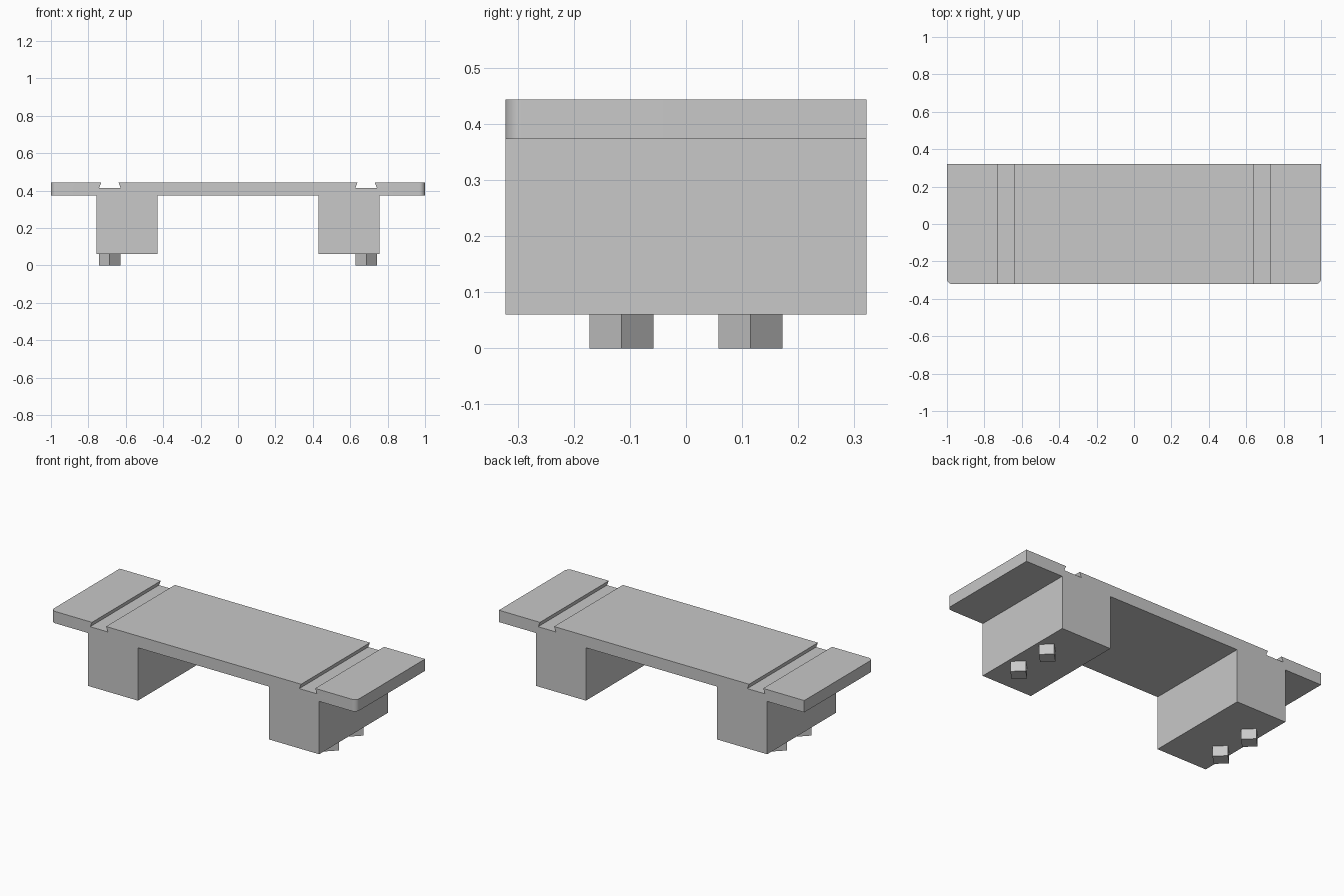
import bpy, bmesh, math
from mathutils import Matrix

cube = bpy.data.objects.get("Cube")
if cube:
    bpy.data.objects.remove(cube, do_unlink=True)

grey = bpy.data.materials.new("plain_grey")
grey.use_nodes = True
colour = (0.58, 0.58, 0.58, 1)
grey.diffuse_color = colour
grey.node_tree.nodes["Principled BSDF"].inputs["Base Color"].default_value = colour

HALF_DEPTH = 0.322
LEG_BOTTOM, PLATE_BOTTOM, PLATE_TOP = 0.06, 0.373, 0.443
SLOT_X, SLOT_FLOOR = 0.685, 0.414
PEG_X, PEG_Y, PEG_RADIUS = 0.686, 0.115, 0.057


def add_object(name, bm):
    bmesh.ops.recalc_face_normals(bm, faces=bm.faces)
    mesh = bpy.data.meshes.new(name)
    bm.to_mesh(mesh)
    bm.free()
    mesh.materials.append(grey)
    obj = bpy.data.objects.new(name, mesh)
    bpy.context.collection.objects.link(obj)
    return obj


# Bridge body: half profile with leg and dovetail slot, mirrored and extruded
half = [
    (0.43, PLATE_BOTTOM), (0.43, LEG_BOTTOM),
    (0.757, LEG_BOTTOM), (0.757, PLATE_BOTTOM),
    (1.0, PLATE_BOTTOM), (1.0, PLATE_TOP),
    (SLOT_X + 0.046, PLATE_TOP), (SLOT_X + 0.058, SLOT_FLOOR),
    (SLOT_X - 0.058, SLOT_FLOOR), (SLOT_X - 0.046, PLATE_TOP),
]
outline = half + [(-x, z) for x, z in reversed(half)]
bm = bmesh.new()
front = bm.faces.new([bm.verts.new((x, -HALF_DEPTH, z)) for x, z in outline])
extruded = bmesh.ops.extrude_face_region(bm, geom=[front], use_keep_orig=True)
back_verts = [g for g in extruded["geom"] if isinstance(g, bmesh.types.BMVert)]
bmesh.ops.translate(bm, verts=back_verts, vec=(0, 2 * HALF_DEPTH, 0))
bmesh.ops.recalc_face_normals(bm, faces=bm.faces)

# Rounded front corners of the plate
corners = [e for e in bm.edges
           if all(abs(v.co.x) > 0.99 and v.co.y < 0 for v in e.verts)]
bmesh.ops.bevel(bm, geom=corners, offset=0.03, segments=8, profile=0.5,
                affect='EDGES')
body = add_object("bridge_body", bm)

bpy.ops.object.select_all(action='DESELECT')
body.select_set(True)
bpy.context.view_layer.objects.active = body
bpy.ops.object.shade_smooth_by_angle(angle=math.radians(30))

# Square pegs under the legs, turned to a diamond
for side, sx in (("left", 1), ("right", -1)):
    for end, sy in (("front", -1), ("back", 1)):
        bm = bmesh.new()
        bmesh.ops.create_cone(
            bm, cap_ends=True, segments=4,
            radius1=PEG_RADIUS, radius2=PEG_RADIUS, depth=LEG_BOTTOM,
            matrix=Matrix.Translation((sx * PEG_X, sy * PEG_Y, LEG_BOTTOM / 2)))
        add_object(f"{side}_{end}_peg", bm)
